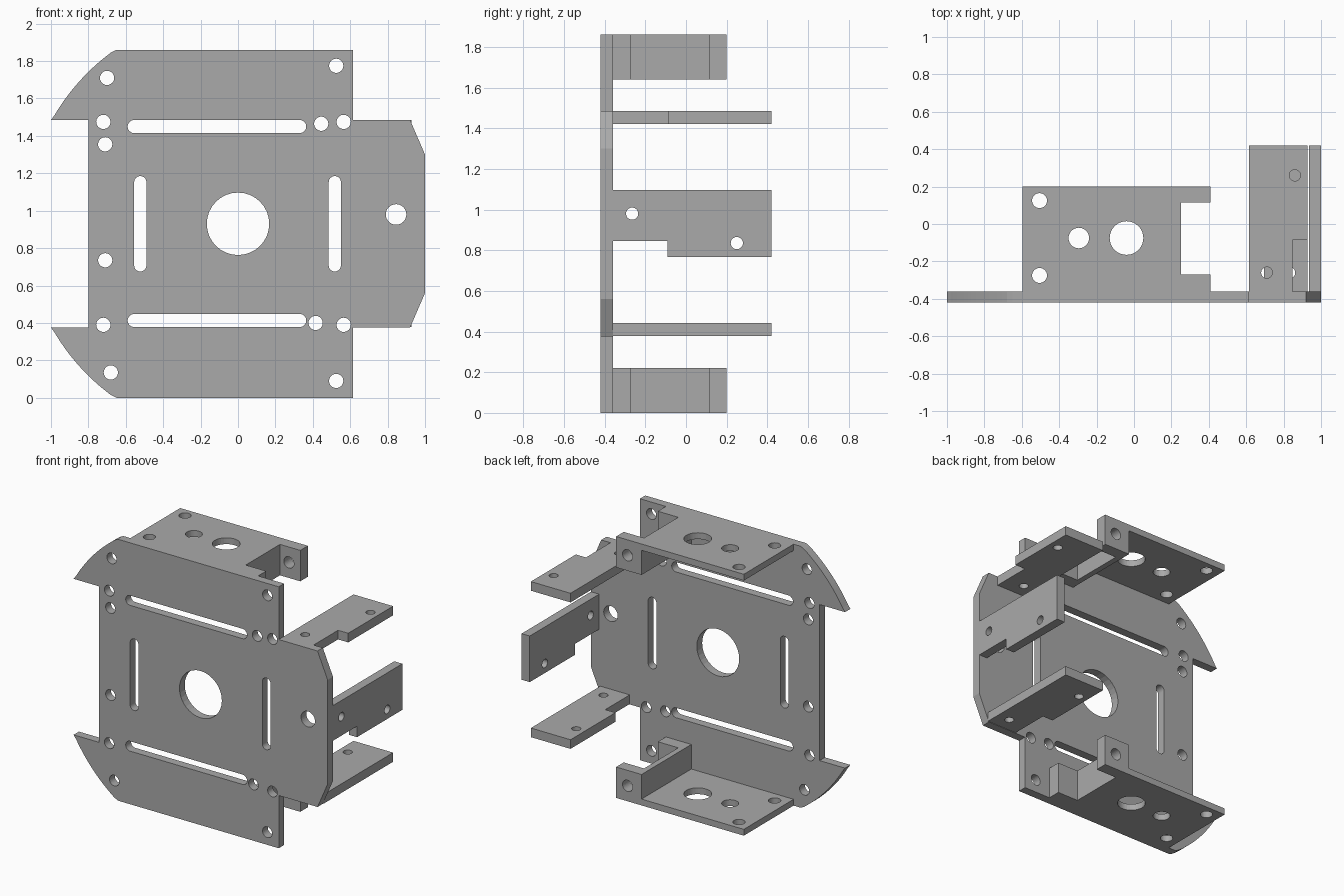
import bpy, bmesh
from math import sin, cos, pi, atan2

cube = bpy.data.objects.get("Cube")
if cube:
    bpy.data.objects.remove(cube)

GREY = (0.4, 0.4, 0.4, 1)
grey = bpy.data.materials.new("plain grey")
grey.use_nodes = True
grey.diffuse_color = GREY
grey.node_tree.nodes["Principled BSDF"].inputs["Base Color"].default_value = GREY

HEIGHT = 1.86
MID = HEIGHT / 2
FRONT, BACK = -0.42, -0.36
AXES = {"xz": lambda a, b, c: (a, c, b),
        "xy": lambda a, b, c: (a, b, c),
        "yz": lambda a, b, c: (c, a, b)}


def arc(cx, cy, r, start, end, n=32):
    return [(cx + r * cos(start + (end - start) * i / n),
             cy + r * sin(start + (end - start) * i / n)) for i in range(n + 1)]


def circle(cx, cy, r):
    return arc(cx, cy, r, 0, 2 * pi)[:-1]


def rect(a0, b0, a1, b1):
    return [(a0, b0), (a1, b0), (a1, b1), (a0, b1)]


def slot(a0, b0, a1, b1):
    """Round-ended slot filling the given rectangle."""
    if a1 - a0 > b1 - b0:
        r, m = (b1 - b0) / 2, (b0 + b1) / 2
        return arc(a1 - r, m, r, -pi / 2, pi / 2, 16) + arc(a0 + r, m, r, pi / 2, 3 * pi / 2, 16)
    return [(a, b) for b, a in slot(b0, a0, b1, a1)]


def panel(name, plane, outline, holes, lo, hi):
    """Extrude a flat outline with holes between two depths."""
    curve = bpy.data.curves.new(name, "CURVE")
    curve.dimensions, curve.fill_mode = "2D", "BOTH"
    curve.extrude = (hi - lo) / 2
    for loop in [outline] + holes:
        spline = curve.splines.new("POLY")
        spline.points.add(len(loop) - 1)
        for point, (a, b) in zip(spline.points, loop):
            point.co = (a, b, 0, 1)
        spline.use_cyclic_u = True
    temp = bpy.data.objects.new(name + " outline", curve)
    bpy.context.collection.objects.link(temp)
    bpy.context.view_layer.update()
    mesh = bpy.data.meshes.new_from_object(
        temp.evaluated_get(bpy.context.evaluated_depsgraph_get()))
    bpy.data.objects.remove(temp)

    bm = bmesh.new()
    bm.from_mesh(mesh)
    for v in bm.verts:
        v.co = AXES[plane](v.co.x, v.co.y, v.co.z + (lo + hi) / 2)
    bmesh.ops.remove_doubles(bm, verts=bm.verts, dist=0.0005)
    bmesh.ops.recalc_face_normals(bm, faces=bm.faces)
    for f in bm.faces:
        f.smooth = False
        f.material_index = 0
    bm.to_mesh(mesh)
    bm.free()
    mesh.name = name
    mesh.materials.clear()
    mesh.materials.append(grey)
    obj = bpy.data.objects.new(name, mesh)
    bpy.context.collection.objects.link(obj)
    return obj


# Main plate: upper half outline, mirrored to the lower half
horn = arc(0, MID, 1.14, atan2(MID, -0.65), atan2(0.555, -1), 16)
upper = [(1, 1.3), (0.92, 1.485), (0.615, 1.485), (0.615, HEIGHT), (-0.65, HEIGHT)]
upper += horn[1:-1] + [(-1, 1.485), (-0.80, 1.485)]
outline = upper + [(x, HEIGHT - z) for x, z in reversed(upper)]

# Plate holes and slots
screws = [(-0.70, 1.71), (-0.72, 1.475), (-0.71, 1.355), (-0.71, 0.735), (-0.72, 0.39),
          (-0.68, 0.135), (0.525, 1.775), (0.525, 0.09), (0.445, 1.465), (0.565, 1.475),
          (0.415, 0.40), (0.565, 0.39)]
holes = [circle(x, z, 0.038) for x, z in screws]
holes += [circle(0, MID, 0.167), circle(0.845, 0.98, 0.055)]
holes += [slot(-0.59, z, 0.365, z + 0.07) for z in (0.378, 1.415)]
holes += [slot(x, 0.675, x + 0.065, 1.185) for x in (-0.555, 0.485)]
panel("main plate", "xz", outline, holes, FRONT, BACK)

# Upper and lower mounts: shelf, wall with inner ear, drilled outer ear
shelf_holes = [circle(-0.505, 0.125, 0.04), circle(-0.505, -0.275, 0.04),
               circle(-0.295, -0.075, 0.055), circle(-0.04, -0.075, 0.09)]
wall = [(0.21, BACK), (0.41, BACK), (0.41, -0.27), (0.25, -0.27), (0.25, 0.115), (0.21, 0.115)]
for side in ("upper", "lower"):
    def span(z0, z1):
        return (HEIGHT - z1, HEIGHT - z0) if side == "upper" else (z0, z1)
    panel(side + " shelf", "xy", rect(-0.595, BACK, 0.21, 0.20), shelf_holes, *span(0, 0.045))
    panel(side + " wall", "xy", wall, [], *span(0, 0.22))
    z0, z1 = span(0, 0.22)
    panel(side + " ear", "xz", rect(0.21, z0, 0.41, z1),
          [circle(0.32, (z0 + z1) / 2, 0.04)], 0.115, 0.20)

# Three notched tabs at the left edge; the lower one is the upper one turned over
tab = [(0.615, BACK), (0.847, BACK), (0.847, -0.085), (0.927, -0.085), (0.927, 0.42), (0.615, 0.42)]
tab_holes = [circle(0.86, 0.26, 0.03), circle(0.71, -0.26, 0.03)]


def flip(loop):
    return [(1.542 - x, y) for x, y in loop]


panel("upper tab", "xy", tab, tab_holes, 1.42, 1.485)
panel("lower tab", "xy", flip(tab), [flip(h) for h in tab_holes], 0.378, 0.443)
side_tab = [(BACK, 0.845), (-0.09, 0.845), (-0.09, 0.767), (0.42, 0.767), (0.42, 1.095), (BACK, 1.095)]
panel("side tab", "yz", side_tab,
      [circle(-0.265, 0.98, 0.03), circle(0.25, 0.835, 0.03)], 0.936, 1.0)
